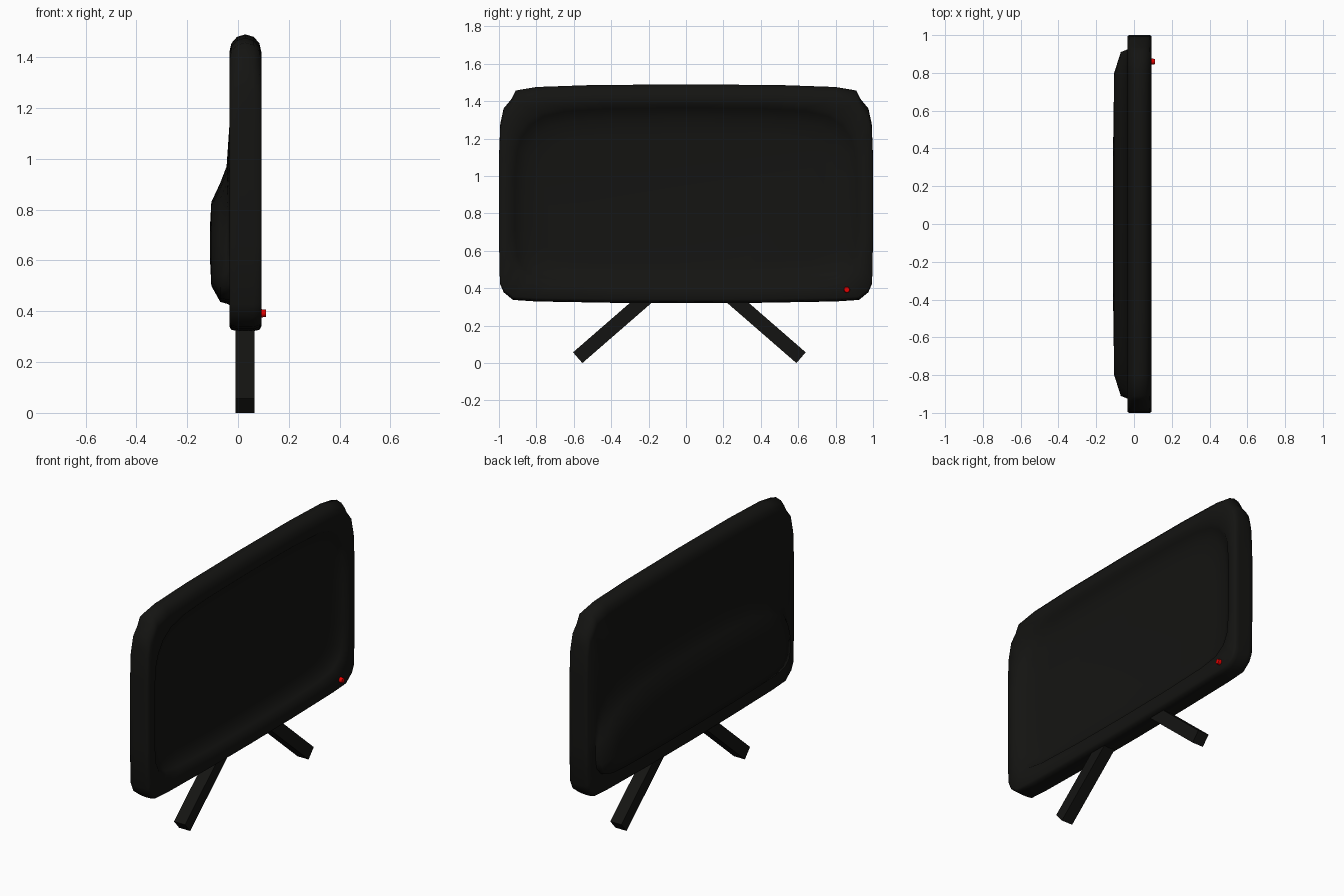
import bpy, bmesh, math
from mathutils import Matrix

if "Cube" in bpy.data.objects:
    bpy.data.objects.remove(bpy.data.objects["Cube"])


def material(name, rgb):
    m = bpy.data.materials.new(name)
    m.diffuse_color = (*rgb, 1)
    m.use_nodes = True
    m.node_tree.nodes["Principled BSDF"].inputs["Base Color"].default_value = m.diffuse_color
    return m


BLACK = material("black_plastic", (0.007, 0.007, 0.006))
RED = material("red_light", (0.8, 0.0, 0.0))


def finish(name, bm, mat, angle=40):
    bmesh.ops.recalc_face_normals(bm, faces=bm.faces[:])
    me = bpy.data.meshes.new(name)
    bm.to_mesh(me)
    bm.free()
    me.materials.append(mat)
    ob = bpy.data.objects.new(name, me)
    bpy.context.collection.objects.link(ob)
    bpy.ops.object.select_all(action='DESELECT')
    ob.select_set(True)
    bpy.context.view_layer.objects.active = ob
    bpy.ops.object.shade_smooth_by_angle(angle=math.radians(angle))
    return ob


# Half outlines, top middle to bottom middle: half width 1, height 0 to 1
CASE = [(0, 1), (.5, .997), (.8, .988), (.91, .972), (.935, .931), (.975, .89), (.993, .82),
        (1, .665), (1, .3), (.995, .09), (.975, .05), (.925, .015), (.8, .008), (.4, .002), (0, 0)]
PANEL = [(0, 1), (.45, .995), (.7, .98), (.83, .95), (.91, .90), (.96, .83), (.985, .76),
         (1, .6), (1, .3), (.985, .15), (.95, .08), (.88, .035), (.75, .015), (.4, .003), (0, 0)]
DOME = [(0, 1), (.35, .99), (.6, .95), (.78, .87), (.89, .77), (.95, .66), (.98, .56),
        (1, .42), (1, .22), (.985, .12), (.95, .065), (.88, .03), (.75, .015), (.4, .003), (0, 0)]

# Sections from back to front: x, half width, bottom, top, outline
SECTIONS = [
    # rear bulge
    (-.110, .45, .60, .74, DOME), (-.105, .80, .50, .83, DOME),
    (-.070, .91, .437, .905, DOME), (-.045, .92, .43, .97, DOME),
    (-.034, .925, .425, 1.13, DOME),
    # casing
    (-.034, .995, .340, 1.42, CASE), (-.026, 1, .327, 1.455, CASE),
    (-.004, 1, .322, 1.48, CASE), (.029, 1, .32, 1.49, CASE),
    (.062, 1, .322, 1.48, CASE), (.084, 1, .327, 1.455, CASE),
    (.092, .995, .340, 1.42, CASE),
    # recessed screen
    (.090, .935, .415, 1.385, PANEL), (.070, .915, .43, 1.365, PANEL),
    (.045, .86, .47, 1.31, PANEL), (.033, .76, .52, 1.24, PANEL),
]


def build_case():
    bm = bmesh.new()
    rings = []
    for x, w, z0, z1, half in SECTIONS:
        loop = half + [(-u, v) for u, v in reversed(half[1:-1])]
        rings.append([bm.verts.new((x, u * w, z0 + v * (z1 - z0))) for u, v in loop])
    n = len(rings[0])
    for a, b in zip(rings, rings[1:]):
        for i in range(n):
            j = (i + 1) % n
            bm.faces.new((a[i], a[j], b[j], b[i]))
    bm.faces.new(rings[0])
    bm.faces.new(rings[-1])
    finish("screen_casing", bm, BLACK, 60)


# Splayed legs
def build_leg(name, side):
    slope, length, thick = math.radians(41), .52, .076
    bm = bmesh.new()
    bmesh.ops.create_cube(bm, size=1)
    bmesh.ops.scale(bm, vec=(.075, length, thick), verts=bm.verts)
    bmesh.ops.rotate(bm, matrix=Matrix.Rotation(-side * slope, 3, 'X'), verts=bm.verts)
    low = min(v.co.z for v in bm.verts)
    out = max(abs(v.co.y) for v in bm.verts)
    bmesh.ops.translate(bm, vec=(.027, .018 + side * (.622 - out), -low), verts=bm.verts)
    finish(name, bm, BLACK, 30)


# Standby light
def build_light():
    bm = bmesh.new()
    bmesh.ops.create_cone(bm, cap_ends=True, segments=12, radius1=.018, radius2=.014, depth=.03)
    bmesh.ops.rotate(bm, matrix=Matrix.Rotation(math.pi / 2, 3, 'Y'), verts=bm.verts)
    bmesh.ops.translate(bm, vec=(.095, .86, .392), verts=bm.verts)
    finish("standby_light", bm, RED, 60)


build_case()
build_leg("left_leg", -1)
build_leg("right_leg", 1)
build_light()
